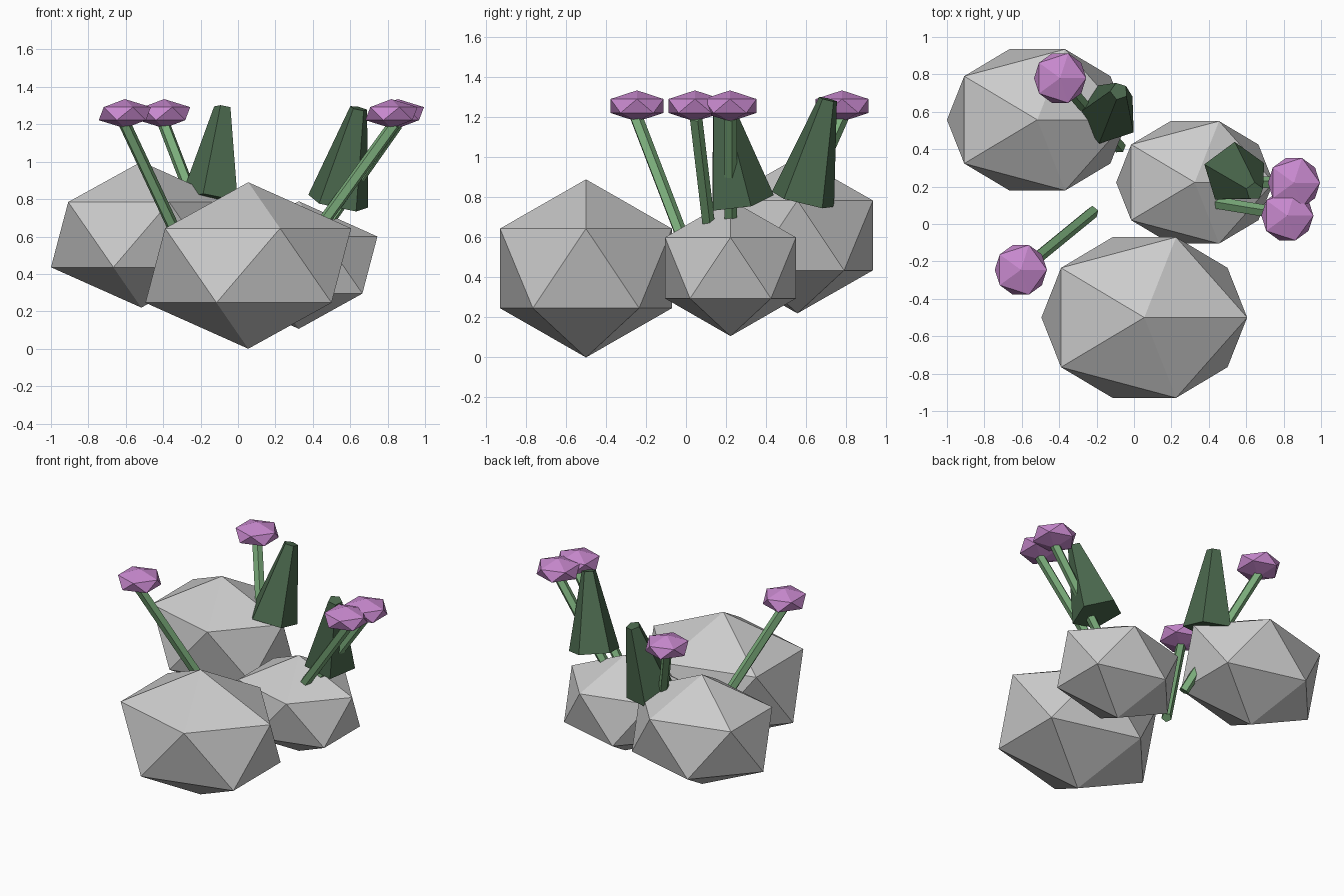
import bpy, bmesh, math
from mathutils import Vector, Matrix

if "Cube" in bpy.data.objects:
    bpy.data.objects.remove(bpy.data.objects["Cube"])


def material(name, rgb):
    m = bpy.data.materials.new(name)
    m.diffuse_color = (*rgb, 1)
    m.use_nodes = True
    m.node_tree.nodes["Principled BSDF"].inputs["Base Color"].default_value = m.diffuse_color
    return m


def finish(name, bm, mat=None):
    me = bpy.data.meshes.new(name)
    bm.to_mesh(me)
    bm.free()
    if mat:
        me.materials.append(mat)
    ob = bpy.data.objects.new(name, me)
    bpy.context.collection.objects.link(ob)
    return ob


def blob(name, centre, radii, mat=None):
    """Flat-faced icosahedron stretched to the given radii."""
    bm = bmesh.new()
    bmesh.ops.create_icosphere(
        bm, subdivisions=1, radius=1,
        matrix=Matrix.Translation(centre) @ Matrix.Diagonal((*radii, 1)))
    return finish(name, bm, mat)


def tapered(name, base, top, r1, r2, mat, turn=0, sides=5):
    """Capped, straight tapered prism from base to top; first corner at +y plus turn."""
    base, top = Vector(base), Vector(top)
    axis = top - base
    bm = bmesh.new()
    rings = []
    rot = Vector((0, 0, 1)).rotation_difference(axis)
    for c, r in ((base, r1), (top, r2)):
        ring = []
        for i in range(sides):
            a = math.radians(90 + turn) + math.tau * i / sides
            ring.append(bm.verts.new(c + rot @ Vector((r * math.cos(a), r * math.sin(a), 0))))
        rings.append(ring)
    lo, hi = rings
    for i in range(sides):
        j = (i + 1) % sides
        bm.faces.new((lo[i], lo[j], hi[j], hi[i]))
    bm.faces.new(lo[::-1])
    bm.faces.new(hi)
    return finish(name, bm, mat)


leaf_mat = material("leaf_green", (0.07, 0.14, 0.075))
stem_mat = material("stem_green", (0.20, 0.42, 0.20))
petal_mat = material("petal_purple", (0.58, 0.25, 0.62))

# Rocks
blob("front_rock", (0.055, -0.50, 0.445), (0.615, 0.505, 0.445))
blob("back_left_rock", (-0.517, 0.557, 0.61), (0.54, 0.444, 0.39))
blob("right_rock", (0.325, 0.2225, 0.4475), (0.47, 0.385, 0.341))

# Flowers: squashed head, stem top, stem foot
flowers = [
    ((-0.605, -0.245), (-0.605, -0.25, 1.20), (-0.22, 0.065, 0.38)),
    ((-0.395, 0.78), (-0.395, 0.78, 1.20), (-0.075, 0.41, 0.37)),
    ((0.855, 0.22), (0.85, 0.22, 1.20), (0.30, 0.22, 0.42)),
    ((0.82, 0.045), (0.835, 0.047, 1.20), (0.27, 0.14, 0.42)),
]
for i, (head, top, foot) in enumerate(flowers, 1):
    blob(f"flower_head_{i}", (*head, 1.257), (0.156, 0.156, 0.078), petal_mat)
    tapered(f"flower_stem_{i}", foot, top, 0.034, 0.034, stem_mat)

# Leaning tapered leaves
tapered("right_leaf", (0.535, 0.27, 0.78), (0.645, 0.175, 1.285), 0.172, 0.048, leaf_mat)
tapered("left_leaf", (-0.14, 0.585, 0.785), (-0.08, 0.71, 1.29), 0.168, 0.048, leaf_mat, turn=19)
